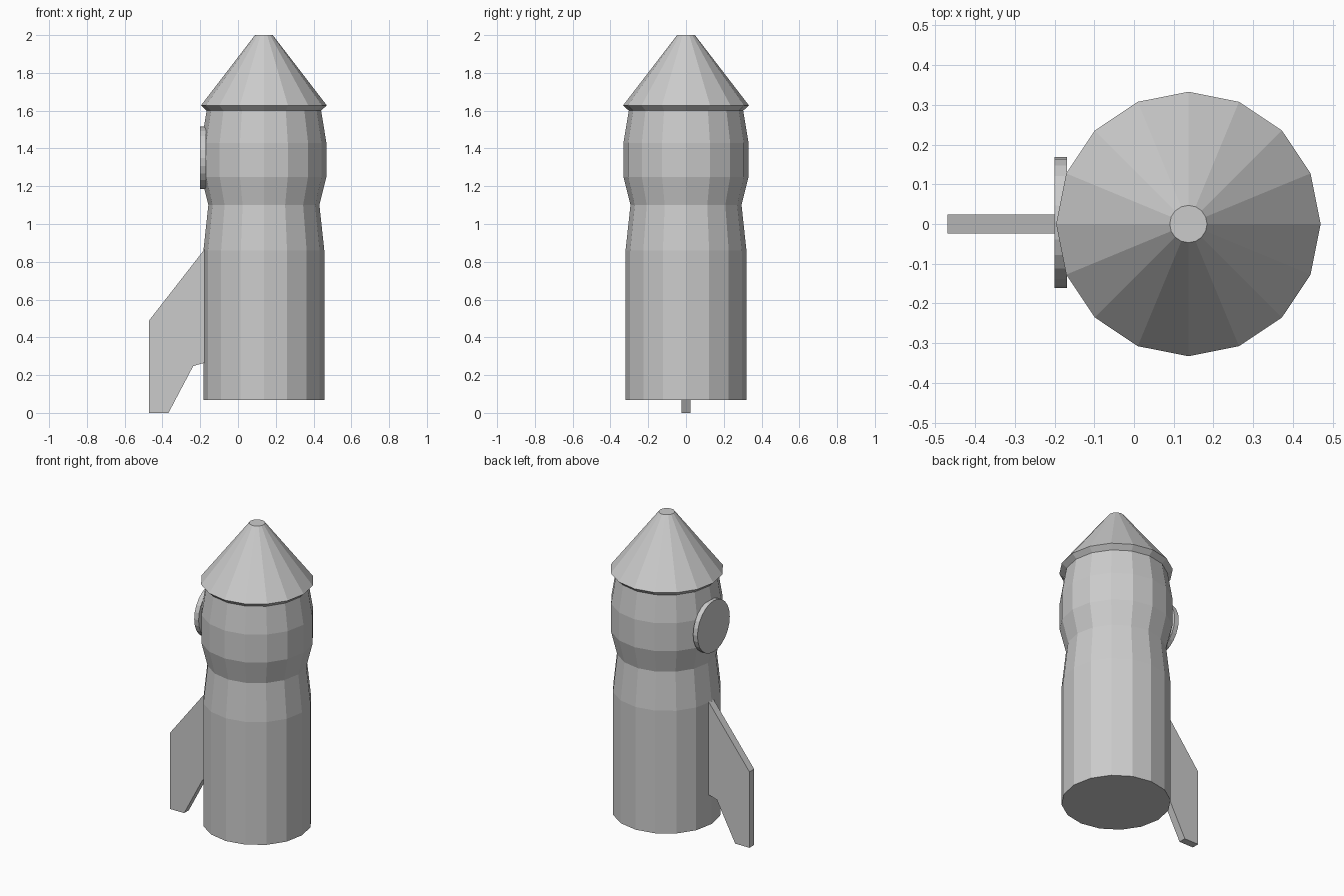
import bpy, bmesh, math
from mathutils import Matrix, Vector

if "Cube" in bpy.data.objects:
    bpy.data.objects.remove(bpy.data.objects["Cube"])

AXIS_X = 0.137   # centre line of the rocket
SIDES = 16

grey = bpy.data.materials.new("plain grey")
grey.diffuse_color = (0.6, 0.6, 0.6, 1)
grey.use_nodes = True
grey.node_tree.nodes["Principled BSDF"].inputs["Base Color"].default_value = grey.diffuse_color


def finish(bm, name):
    bmesh.ops.recalc_face_normals(bm, faces=bm.faces)
    mesh = bpy.data.meshes.new(name)
    bm.to_mesh(mesh)
    bm.free()
    mesh.materials.append(grey)
    obj = bpy.data.objects.new(name, mesh)
    bpy.context.collection.objects.link(obj)
    return obj


def lathe(name, profile, sides=SIDES):
    """Closed solid of stacked rings from (radius, height) pairs."""
    bm = bmesh.new()
    rings = []
    for r, z in profile:
        rings.append([bm.verts.new((r * math.cos(2 * math.pi * i / sides),
                                    r * math.sin(2 * math.pi * i / sides), z))
                      for i in range(sides)])
    for low, high in zip(rings, rings[1:]):
        for i in range(sides):
            j = (i + 1) % sides
            bm.faces.new((low[i], low[j], high[j], high[i]))
    bm.faces.new(rings[0][::-1])
    bm.faces.new(rings[-1])
    return finish(bm, name)


# Hull with a narrow waist and bulging cabin
hull = lathe("hull", [(0.32, 0.068), (0.32, 0.86), (0.294, 1.10),
                      (0.331, 1.25), (0.331, 1.43), (0.303, 1.60)])
hull.location.x = AXIS_X

# Nose cone with a small overhanging rim and blunt tip
nose = lathe("nose_cone", [(0.303, 1.60), (0.333, 1.628), (0.047, 2.0)])
nose.location.x = AXIS_X

# Round porthole on the left side
porthole = lathe("porthole", [(0.165, 0.0), (0.165, 0.031)], 24)
porthole.matrix_world = (Matrix.Translation((-0.169, 0.004, 1.35))
                         @ Matrix.Rotation(-math.pi / 2, 4, 'Y'))

# Swept fin: side outline extruded to its thickness
outline = [(-0.47, 0.0), (-0.368, 0.0), (-0.237, 0.248),
           (-0.178, 0.265), (-0.178, 0.865), (-0.47, 0.49)]
bm = bmesh.new()
face = bm.faces.new([bm.verts.new((x, -0.024, z)) for x, z in outline])
new = bmesh.ops.extrude_face_region(bm, geom=[face])["geom"]
bmesh.ops.translate(bm, vec=Vector((0, 0.048, 0)),
                    verts=[g for g in new if isinstance(g, bmesh.types.BMVert)])
finish(bm, "fin")
